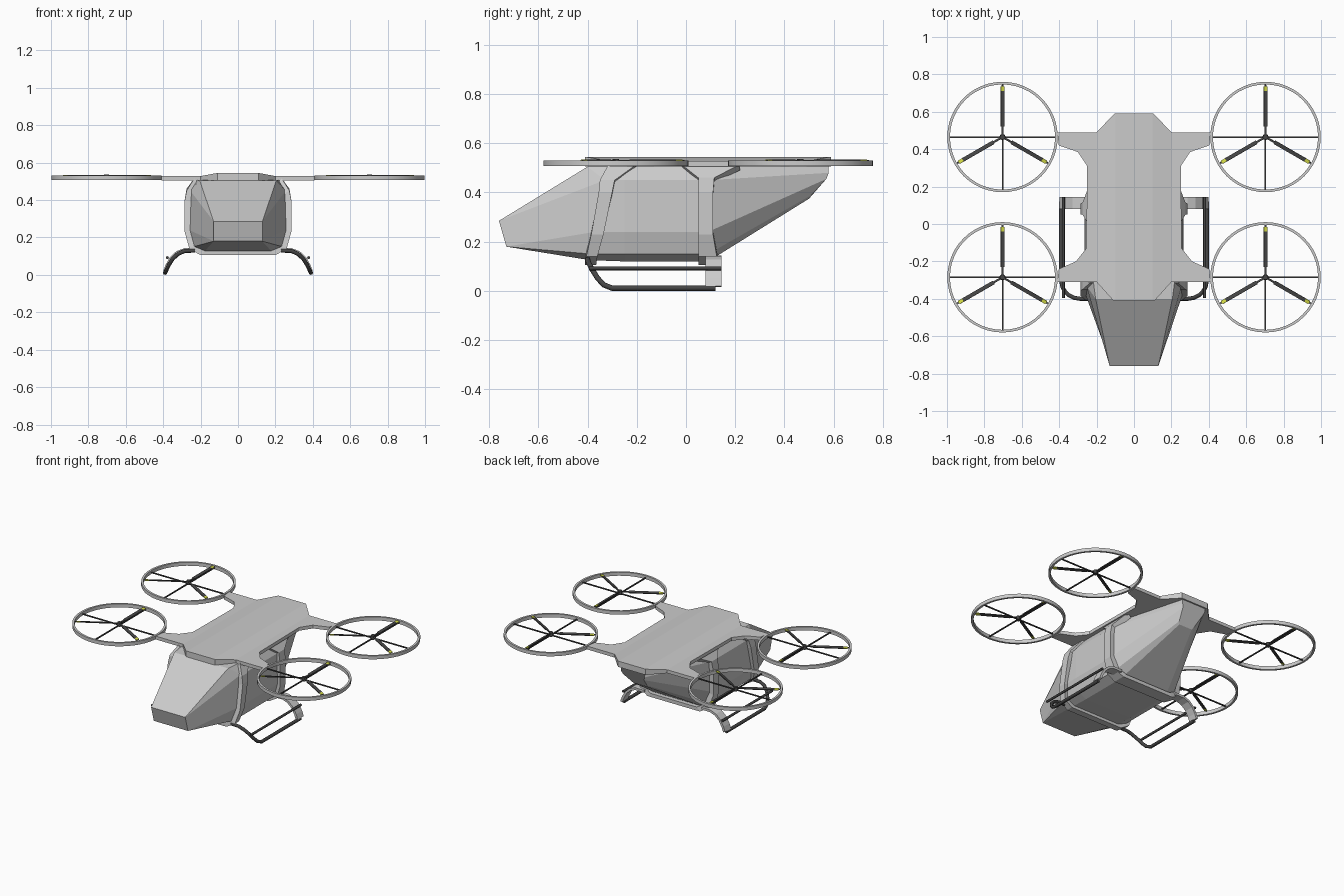
import bpy, bmesh, math
from mathutils import Matrix, Vector

if "Cube" in bpy.data.objects:
    bpy.data.objects.remove(bpy.data.objects["Cube"])


def material(name, rgb):
    m = bpy.data.materials.new(name)
    m.diffuse_color = (*rgb, 1)
    m.use_nodes = True
    m.node_tree.nodes["Principled BSDF"].inputs["Base Color"].default_value = m.diffuse_color
    return m


GREY = material("light grey", (0.6, 0.6, 0.6))
DARK = material("dark grey", (0.06, 0.06, 0.06))
YELLOW = material("yellow", (0.65, 0.7, 0.06))


def finish(bm, name, mat):
    bmesh.ops.remove_doubles(bm, verts=bm.verts, dist=1e-5)
    bmesh.ops.recalc_face_normals(bm, faces=bm.faces)
    me = bpy.data.meshes.new(name)
    bm.to_mesh(me)
    bm.free()
    me.materials.append(mat)
    ob = bpy.data.objects.new(name, me)
    bpy.context.collection.objects.link(ob)
    return ob


def loft(name, rings, mat, caps=True):
    """Skin a list of closed rings that have equal point counts."""
    bm = bmesh.new()
    vs = [[bm.verts.new(p) for p in r] for r in rings]
    n = len(rings[0])
    for a, b in zip(vs, vs[1:]):
        for i in range(n):
            j = (i + 1) % n
            bm.faces.new((a[i], a[j], b[j], b[i]))
    if caps:
        bm.faces.new(vs[0])
        bm.faces.new(vs[-1])
    return finish(bm, name, mat)


def mirrored(half):
    return half + [(-x, y, z) for x, y, z in reversed(half)]


def box(bm, x0, x1, y0, y1, z0, z1, mat=Matrix.Identity(4)):
    m = Matrix.Translation(((x0 + x1) / 2, (y0 + y1) / 2, (z0 + z1) / 2))
    s = Matrix.Diagonal((x1 - x0, y1 - y0, z1 - z0, 1))
    bmesh.ops.create_cube(bm, size=1, matrix=mat @ m @ s)


def tube(name, pts, r, mat):
    cu = bpy.data.curves.new(name, 'CURVE')
    cu.dimensions = '3D'
    cu.bevel_depth = r
    cu.bevel_resolution = 2
    cu.use_fill_caps = True
    sp = cu.splines.new('POLY')
    sp.points.add(len(pts) - 1)
    for p, q in zip(sp.points, pts):
        p.co = (*q, 1)
    cu.materials.append(mat)
    ob = bpy.data.objects.new(name, cu)
    bpy.context.collection.objects.link(ob)
    return ob


# Faceted cabin: nose, front frame, rear frame, tail
nose = [(.13, -.76, .285)] * 2 + [(.13, -.73, .18)] * 3
front = [(.205, -.40, .505), (.255, -.33, .45), (.262, -.37, .24), (.24, -.385, .15), (.18, -.39, .125)]
mid = [(.225, -.25, .508), (.262, -.25, .45), (.265, -.25, .24), (.24, -.25, .15), (.18, -.25, .12)]
rear = [(.225, .09, .508), (.262, .09, .45), (.265, .09, .24), (.24, .09, .15), (.18, .09, .12)]
tail = [(.09, .58, .51), (.09, .58, .48), (.08, .57, .455), (.06, .51, .39), (.05, .50, .375)]
cabin = [mirrored(r) for r in (nose, front, mid, rear, tail)]
loft("cabin", cabin, GREY)

# Frame bands wrapping under the cabin: x, z, front y, back y
bands = {
    "front_frame": [(.235, .515, -.315, -.20), (.275, .45, -.35, -.29), (.285, .40, -.355, -.30),
                    (.285, .23, -.385, -.335), (.26, .14, -.405, -.36), (.20, .105, -.41, -.365)],
    "rear_frame": [(.235, .515, -.02, .22), (.275, .46, .05, .115), (.285, .40, .05, .11),
                   (.285, .23, .05, .11), (.26, .14, .05, .125), (.20, .105, .05, .135)],
}
for name, half in bands.items():
    path = half + [(-x, z, a, b) for x, z, a, b in reversed(half)]
    rings = []
    for x, z, a, b in path:
        xi, zi = x * .88, .31 + (z - .31) * .88
        rings.append([(x, a, z), (x, b, z), (xi, b, zi), (xi, a, zi)])
    loft(name, rings, GREY)

# Roof plate with four rotor arms, slightly crowned along the middle
half = [(.11, -.41), (.20, -.31), (.41, -.31), (.402, -.24), (.31, -.20), (.255, -.13), (.25, .31),
        (.30, .385), (.402, .42), (.41, .49), (.20, .49), (.105, .59)]
outline = half + [(-x, y) for x, y in reversed(half)]
bm = bmesh.new()
face = bm.faces.new([bm.verts.new((x, y, .505)) for x, y in outline])
up = bmesh.ops.extrude_face_region(bm, geom=[face])
bmesh.ops.translate(bm, vec=(0, 0, .023), verts=[g for g in up["geom"] if isinstance(g, bmesh.types.BMVert)])
for x in (-.2, -.1, .1, .2):
    bmesh.ops.bisect_plane(bm, geom=bm.verts[:] + bm.edges[:] + bm.faces[:], plane_co=(x, 0, 0), plane_no=(1, 0, 0))
for v in bm.verts:
    if v.co.z > .515:
        v.co.z += .017 * min(1, max(0, (.2 - abs(v.co.x)) / .09))
finish(bm, "roof_plate", GREY)


# Rotors: guard ring, cross spokes, hub and three blades with yellow tips
def rotor(tag, cx, cy):
    c = Vector((cx, cy, 0))
    n = 48
    rings = []
    for i in range(n + 1):
        a = math.tau * i / n
        d = Vector((math.cos(a), math.sin(a), 0))
        rings.append([c + d * r + Vector((0, 0, z))
                      for r, z in ((.295, .507), (.295, .531), (.281, .531), (.281, .507))])
    ring = loft("guard_ring_" + tag, rings, GREY, caps=False)
    ring.data.shade_smooth()
    ring.data.set_sharp_from_angle(angle=math.radians(30))

    base = Matrix.Translation(c)
    bm = bmesh.new()
    box(bm, -.285, .285, -.004, .004, .513, .520, base)
    box(bm, -.004, .004, -.285, .285, .513, .520, base)
    finish(bm, "spokes_" + tag, DARK)

    bm = bmesh.new()
    bmesh.ops.create_cone(bm, cap_ends=True, segments=16, radius1=.016, radius2=.013, depth=.026,
                          matrix=base @ Matrix.Translation((0, 0, .524)))
    finish(bm, "hub_" + tag, DARK)

    blades, tips = bmesh.new(), bmesh.new()
    for k in range(3):
        pitch = Matrix.Rotation(math.radians(12), 4, 'Y')
        m = base @ Matrix.Rotation(math.tau * k / 3, 4, 'Z') @ Matrix.Translation((0, 0, .529)) @ pitch
        box(blades, -.005, .005, .01, .06, -.003, .003, m)
        box(blades, -.010, .010, .055, .245, -.003, .003, m)
        box(blades, -.005, .005, .268, .279, -.002, .002, m)
        box(tips, -.0095, .0095, .245, .27, -.003, .003, m)
    finish(blades, "blades_" + tag, DARK)
    finish(tips, "blade_tips_" + tag, YELLOW)


for side, s in (("right", 1), ("left", -1)):
    rotor("front_" + side, s * .703, -.285)
    rotor("rear_" + side, s * .703, .465)

    # Landing gear: bent skid tube, upper rail and broad rear bracket
    skid = [(.23, -.40, .13), (.285, -.40, .128), (.32, -.395, .113), (.35, -.38, .085),
            (.37, -.36, .053), (.383, -.335, .025), (.39, -.30, .011), (.39, .12, .011)]
    tube("skid_" + side, [(s * x, y, z) for x, y, z in skid], .011, DARK)
    tube("upper_rail_" + side, [(s * .378, -.395, .092), (s * .378, .145, .092)], .008, DARK)
    arch = [(.22, .135), (.285, .135), (.325, .12), (.358, .09), (.38, .05), (.392, .018)]
    rings = []
    for i, (x, z) in enumerate(arch):
        a, b = arch[max(i - 1, 0)], arch[min(i + 1, len(arch) - 1)]
        t = Vector((b[0] - a[0], 0, b[1] - a[1])).normalized()
        nrm = Vector((-t.z, 0, t.x)) * .008
        rings.append([(s * (x + k * nrm.x), y, z + k * nrm.z)
                      for k, y in ((1, .08), (1, .145), (-1, .145), (-1, .08))])
    loft("rear_bracket_" + side, rings, GREY)
